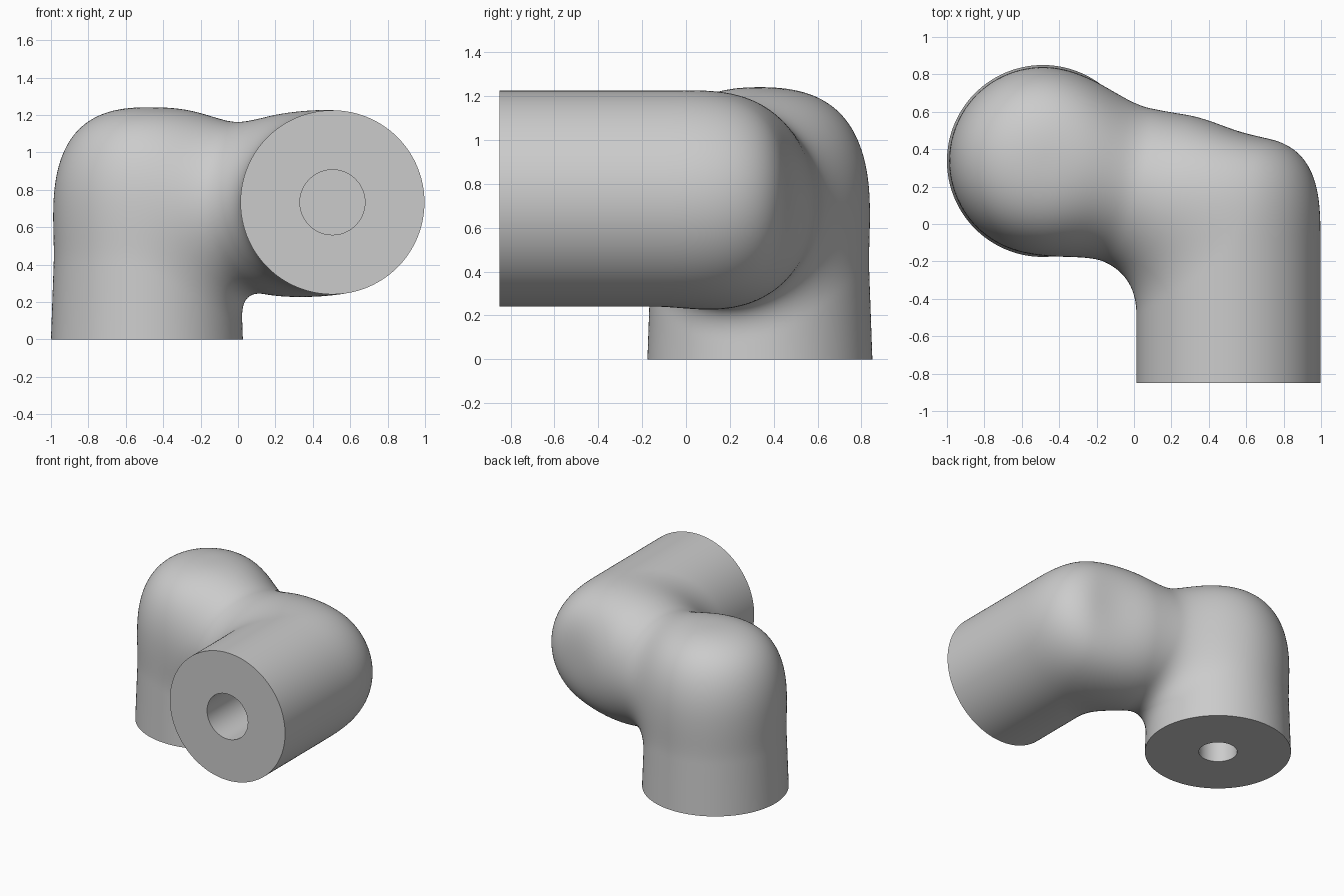
import bpy
import bmesh
from math import hypot, pi
from mathutils import Matrix, Vector

cube = bpy.data.objects.get("Cube")
if cube:
    bpy.data.objects.remove(cube, do_unlink=True)

FOOT = Vector((-0.487, 0.337, 0))       # axis of the upright arm
ARM = Vector((0.505, 0, 0.733))         # axis of the forward arm
NECK_A = Vector((-0.487, 0.34, 0.708))
NECK_B = Vector((0.15, 0.155, 0.708))
NECK_R = 0.425
NECK_SQUASH = 0.945                     # neck is slightly taller than wide
FRONT = -0.85

grey = bpy.data.materials.new("plain grey")
grey.use_nodes = True
colour = (0.6, 0.6, 0.6, 1)
grey.diffuse_color = colour
grey.node_tree.nodes["Principled BSDF"].inputs["Base Color"].default_value = colour


def domed_rod(r, h, radius, shoulder, top, power):
    """Approximate distance to an endless rod with a full, squarish dome."""
    rise = max(h - shoulder, 0) / (top - shoulder)
    return radius * (((r / radius) ** power + rise ** power) ** (1 / power) - 1)


def blend(a, b, k):
    """Union of two distances with a soft fillet."""
    h = max(k - abs(a - b), 0) / k
    return min(a, b) - h * h * k / 4


def field(p):
    upright = domed_rod(hypot(p.x - FOOT.x, p.y - FOOT.y), p.z,
                        0.513 - 0.036 * p.z, 0.7, 1.228, 2.8)
    forward = domed_rod(hypot(p.x - ARM.x, p.z - ARM.z), p.y, 0.492, -0.1, 0.47, 3.1)
    axis = NECK_B - NECK_A
    t = min(max((p - NECK_A).dot(axis) / axis.length_squared, 0), 1)
    away = p - NECK_A - axis * t
    away.z *= NECK_SQUASH
    return blend(upright, blend(forward, away.length - NECK_R, 0.23), 0.15)


def rod(bm, start, end, radius, sides=64):
    """Closed cylinder between two points."""
    d = end - start
    turn = d.to_track_quat('Z', 'Y').to_matrix().to_4x4()
    bmesh.ops.create_cone(bm, cap_ends=True, segments=sides, radius1=radius,
                          radius2=radius, depth=d.length,
                          matrix=Matrix.Translation((start + end) / 2) @ turn)


def make_object(name, bm):
    mesh = bpy.data.meshes.new(name)
    bm.to_mesh(mesh)
    bm.free()
    obj = bpy.data.objects.new(name, mesh)
    bpy.context.collection.objects.link(obj)
    return obj


# Rough body: two arms and a neck fused to an even skin
bm = bmesh.new()
rod(bm, FOOT - Vector((0, 0, 0.2)), FOOT + Vector((0, 0, 1.12)), 0.49)
rod(bm, ARM + Vector((0, FRONT - 0.2, 0)), ARM + Vector((0, 0.4, 0)), 0.48)
rod(bm, NECK_A, NECK_B + Vector((0.15, -0.04, 0)), NECK_R)
body = make_object("elbow_body", bm)
skin = body.modifiers.new("skin", 'REMESH')
skin.mode = 'VOXEL'
skin.voxel_size = 0.025
graph = bpy.context.evaluated_depsgraph_get()
fused = bpy.data.meshes.new_from_object(body.evaluated_get(graph))
body.modifiers.clear()

# Pull the skin onto the soft blended form
bm = bmesh.new()
bm.from_mesh(fused)
bpy.data.meshes.remove(fused)
free = [v for v in bm.verts if v.co.z > -0.12 and v.co.y > FRONT - 0.12]
EPS = 0.002
STEPS = [Vector(row) * EPS for row in Matrix.Identity(3)]
for step in range(6):
    if step < 3:
        for _ in range(3):
            bmesh.ops.smooth_vert(bm, verts=free, factor=0.5, use_axis_x=True,
                                  use_axis_y=True, use_axis_z=True)
    for v in free:
        d = field(v.co)
        grad = Vector([(field(v.co + s) - d) / EPS for s in STEPS])
        if grad.length > 0.3:
            v.co -= grad * d / grad.length_squared

# Trim both open ends flat and cap them
for point, normal in ((Vector(), Vector((0, 0, -1))),
                      (Vector((0, FRONT, 0)), Vector((0, -1, 0)))):
    cut = bmesh.ops.bisect_plane(bm, geom=bm.verts[:] + bm.edges[:] + bm.faces[:],
                                 dist=1e-5, plane_co=point, plane_no=normal,
                                 clear_outer=True)
    rim = [e for e in cut["geom_cut"] if isinstance(e, bmesh.types.BMEdge)]
    bmesh.ops.holes_fill(bm, edges=rim, sides=0)
bmesh.ops.recalc_face_normals(bm, faces=bm.faces[:])
bm.to_mesh(body.data)
bm.free()

# Bore a blind hole into each end
bm = bmesh.new()
rod(bm, FOOT - Vector((0, 0, 0.1)), FOOT + Vector((0, 0, 0.5)), 0.135, 48)
rod(bm, ARM + Vector((0, FRONT - 0.1, 0)), ARM + Vector((0, FRONT + 0.55, 0)), 0.174, 48)
bores = make_object("bore_cutter", bm)
bores.hide_render = True
drill = body.modifiers.new("bores", 'BOOLEAN')
drill.operation = 'DIFFERENCE'
drill.solver = 'EXACT'
drill.object = bores
bpy.context.view_layer.objects.active = body
bpy.ops.object.select_all(action='DESELECT')
body.select_set(True)
bpy.ops.object.modifier_apply(modifier="bores")
bpy.data.objects.remove(bores, do_unlink=True)

# One colour, smooth skin with crisp rims
body.data.materials.clear()
body.data.materials.append(grey)
bpy.ops.object.shade_smooth_by_angle(angle=pi / 5)
